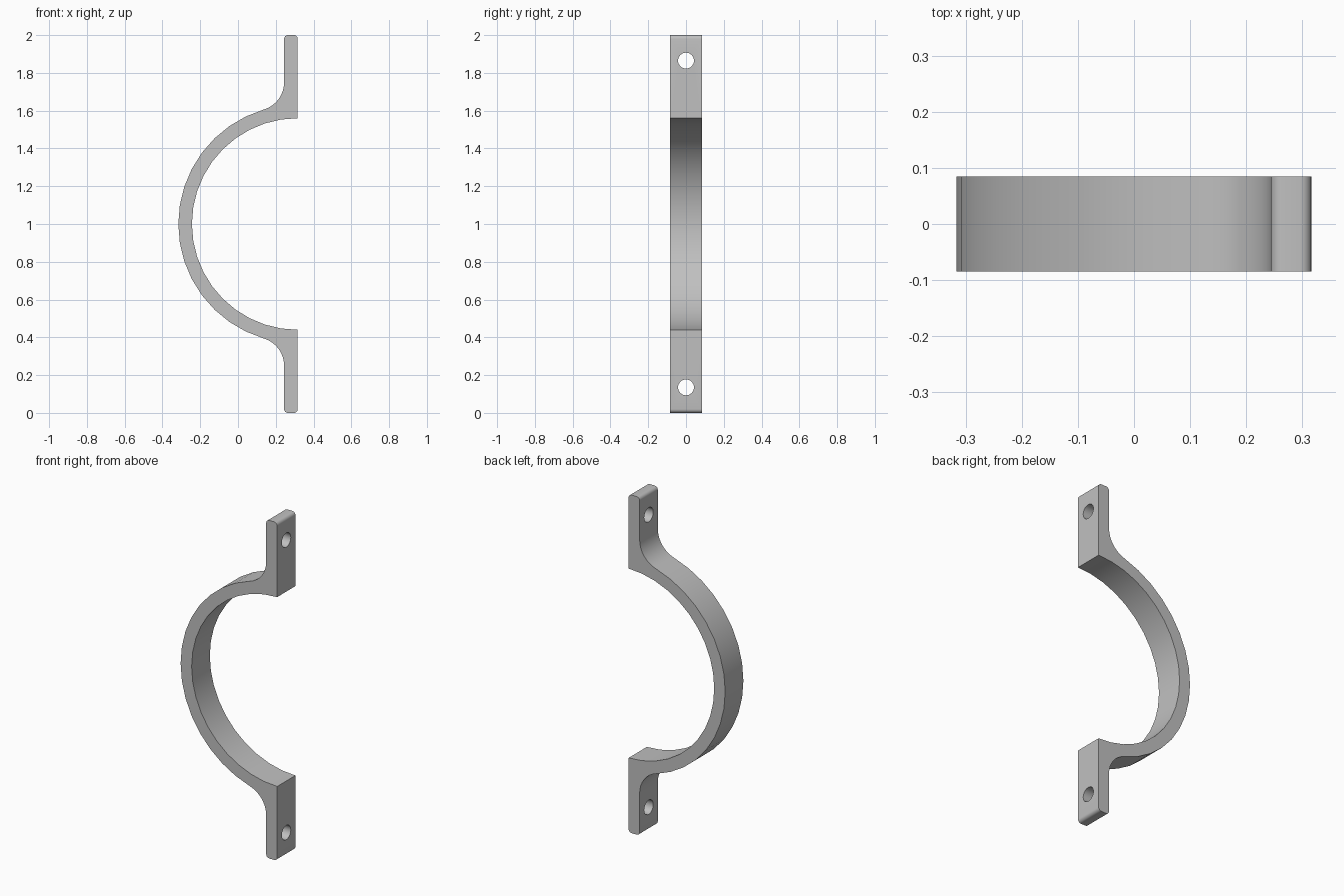
import bpy, bmesh, math
from mathutils import Matrix

cube = bpy.data.objects.get("Cube")
if cube:
    bpy.data.objects.remove(cube, do_unlink=True)

FACE_X = 0.316      # flat mounting face, also the arc centre
MID_Z = 1.0
INNER_R, OUTER_R = 0.56, 0.632
BACK_X = 0.244      # rear face of the lugs
FILLET_R = 0.15
CORNER_R = 0.02
HALF_DEPTH = 0.085
HOLE_Z, HOLE_R = 0.865, 0.042   # height measured from the middle

steel = bpy.data.materials.new("plain grey")
steel.use_nodes = True
grey = (0.53, 0.53, 0.53, 1)
steel.diffuse_color = grey
steel.node_tree.nodes["Principled BSDF"].inputs["Base Color"].default_value = grey


def arc(cx, cz, r, start, end, steps):
    angles = [start + (end - start) * i / steps for i in range(steps + 1)]
    return [(cx + r * math.cos(a), cz + r * math.sin(a)) for a in angles]


# Upper half of the profile, from inner middle to outer middle
fx = BACK_X - FILLET_R
fz = MID_Z + math.sqrt((OUTER_R + FILLET_R) ** 2 - (FACE_X - fx) ** 2)
meet = math.atan2(fz - MID_Z, fx - FACE_X)
top = 2 - CORNER_R
half = arc(FACE_X, MID_Z, INNER_R, math.pi, math.pi / 2, 10)
half += arc(FACE_X - CORNER_R, top, CORNER_R, 0, math.pi / 2, 5)
half += arc(BACK_X + CORNER_R, top, CORNER_R, math.pi / 2, math.pi, 5)
half += arc(fx, fz, FILLET_R, 0, meet - math.pi, 8)
half += arc(FACE_X, MID_Z, OUTER_R, meet, math.pi, 8)[1:]
profile = half + [(x, 2 * MID_Z - z) for x, z in reversed(half[1:-1])]

# Extruded strap
bm = bmesh.new()
face = bm.faces.new([bm.verts.new((x, -HALF_DEPTH, z)) for x, z in profile])
solid = bmesh.ops.extrude_face_region(bm, geom=[face])
moved = [v for v in solid["geom"] if isinstance(v, bmesh.types.BMVert)]
bmesh.ops.translate(bm, verts=moved, vec=(0, 2 * HALF_DEPTH, 0))
bmesh.ops.recalc_face_normals(bm, faces=bm.faces)
mesh = bpy.data.meshes.new("pipe_strap")
bm.to_mesh(mesh)
bm.free()
mesh.materials.append(steel)
strap = bpy.data.objects.new("pipe_strap", mesh)
bpy.context.collection.objects.link(strap)

# Screw holes through both lugs
bm = bmesh.new()
for side in (-1, 1):
    place = Matrix.Translation((0.28, 0, MID_Z + side * HOLE_Z)) @ Matrix.Rotation(math.pi / 2, 4, 'Y')
    bmesh.ops.create_cone(bm, cap_ends=True, segments=32, radius1=HOLE_R,
                          radius2=HOLE_R, depth=0.2, matrix=place)
cut_mesh = bpy.data.meshes.new("hole_cutter")
bm.to_mesh(cut_mesh)
bm.free()
cut_mesh.materials.append(steel)
cutter = bpy.data.objects.new("hole_cutter", cut_mesh)
bpy.context.collection.objects.link(cutter)
cutter.hide_render = True

holes = strap.modifiers.new("screw_holes", 'BOOLEAN')
holes.operation = 'DIFFERENCE'
holes.solver = 'EXACT'
holes.object = cutter

bpy.ops.object.select_all(action='DESELECT')
strap.select_set(True)
bpy.context.view_layer.objects.active = strap
bpy.ops.object.modifier_apply(modifier=holes.name)
bpy.data.objects.remove(cutter, do_unlink=True)
bpy.ops.object.shade_smooth_by_angle(angle=math.radians(30))
